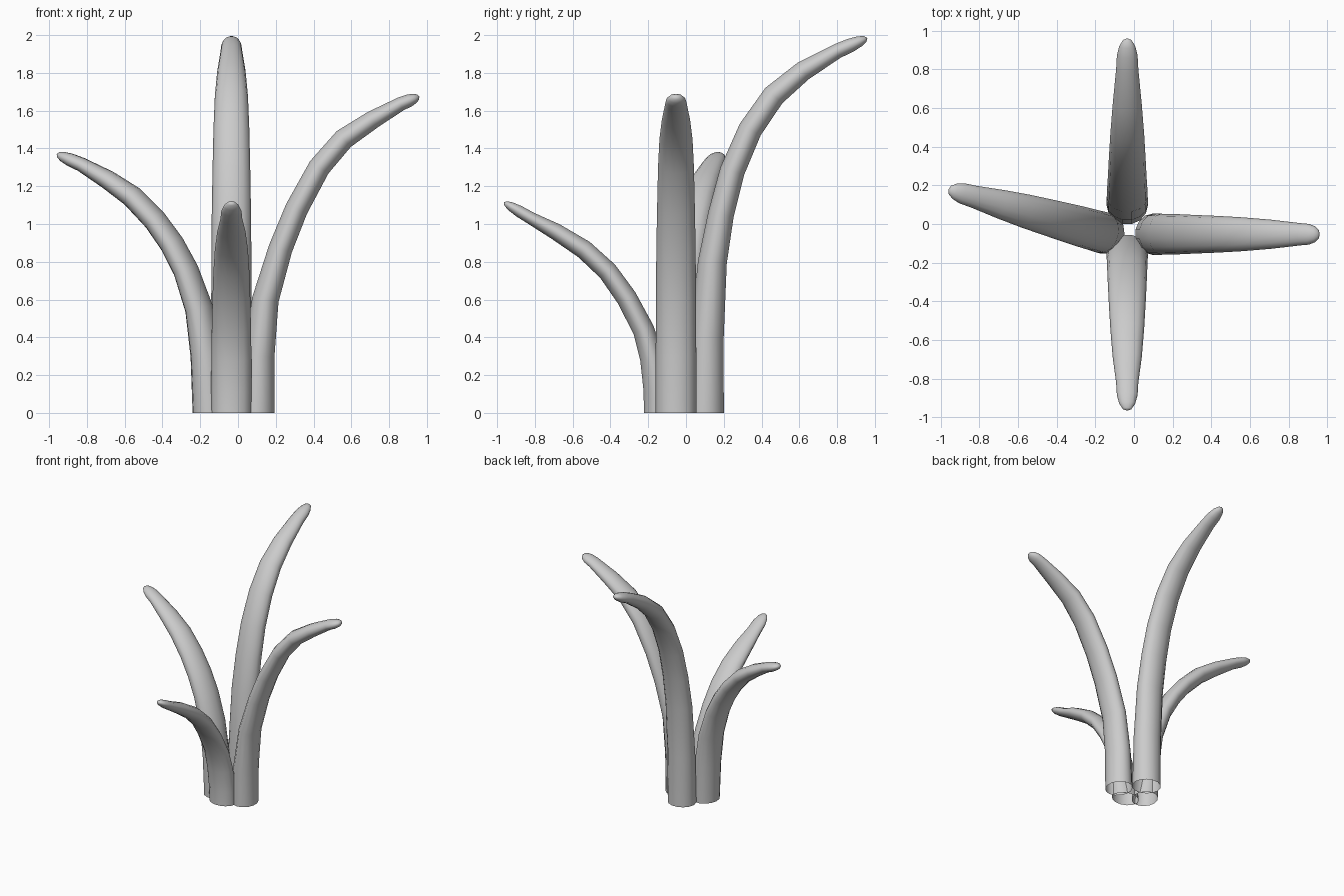
import bpy, bmesh, math
from mathutils import Vector

cube = bpy.data.objects.get("Cube")
if cube:
    bpy.data.objects.remove(cube)

grey = bpy.data.materials.new("plain_grey")
grey.use_nodes = True
grey.diffuse_color = (0.6, 0.6, 0.6, 1)
grey.node_tree.nodes["Principled BSDF"].inputs["Base Color"].default_value = (0.6, 0.6, 0.6, 1)

SIDES = 14
# Shared taper from the root to just before the tip
WIDTH = [.215, .215, .212, .208, .2, .19, .175, .15, .115]
THICK = [.19, .17, .145, .13, .125, .12, .115, .1, .075]


def leaf(name, origin, degrees, path, fat=1.0):
    """Sweep a tapering oval along a path of (outward, height) points."""
    angle = math.radians(degrees)
    outward = Vector((math.cos(angle), math.sin(angle), 0))
    side = Vector((-outward.y, outward.x, 0))
    up = Vector((0, 0, 1))
    root = Vector((*origin, 0))
    spine = [root + outward * r + up * z for r, z in path]
    rings = []
    for i in range(len(spine) - 1):
        tangent = up if i == 0 else (spine[i + 1] - spine[i - 1]).normalized()
        rings.append((spine[i], tangent, WIDTH[i], THICK[i] * fat))
    # Rounded end
    last, tip = spine[-2], spine[-1]
    for f in (.45, .75, .93):
        s = math.sqrt(1 - f ** 2.5)
        rings.append((last.lerp(tip, f), (tip - last).normalized(),
                      WIDTH[-1] * s, THICK[-1] * fat * s))

    bm = bmesh.new()
    loops = []
    for centre, tangent, width, thick in rings:
        normal = side.cross(tangent)
        loop = []
        for k in range(SIDES):
            a = math.tau * k / SIDES
            loop.append(bm.verts.new(centre + side * (math.cos(a) * width / 2)
                                     + normal * (math.sin(a) * thick / 2)))
        loops.append(loop)
    end = bm.verts.new(tip)
    for k in range(SIDES):
        n = (k + 1) % SIDES
        for a, b in zip(loops, loops[1:]):
            bm.faces.new((a[k], a[n], b[n], b[k]))
        bm.faces.new((loops[-1][k], loops[-1][n], end))
    bmesh.ops.recalc_face_normals(bm, faces=bm.faces)
    for face in bm.faces:
        face.smooth = True
    mesh = bpy.data.meshes.new(name)
    bm.to_mesh(mesh)
    bm.free()
    mesh.materials.append(grey)
    bpy.context.collection.objects.link(bpy.data.objects.new(name, mesh))


# Four leaves, open at the root, each bending away from the middle
leaf("back_leaf", (-.035, -.05), 90,
     [(.15, 0), (.16, .4), (.19, .8), (.235, 1.05), (.295, 1.28),
      (.39, 1.5), (.515, 1.68), (.67, 1.81), (.85, 1.915), (1.01, 1.985)], 1.08)
leaf("left_leaf", (-.035, -.053), 0,
     [(.135, 0), (.145, .3), (.18, .6), (.26, .87), (.345, 1.08),
      (.465, 1.3), (.595, 1.45), (.745, 1.55), (.895, 1.635), (.995, 1.675)])
leaf("right_leaf", (-.035, -.08), 164.4,
     [(.114, 0), (.135, .3), (.177, .55), (.25, .755), (.327, .895),
      (.42, 1.02), (.545, 1.145), (.68, 1.235), (.825, 1.315), (.96, 1.37)])
leaf("front_leaf", (-.035, -.05), -90,
     [(.09, 0), (.1, .12), (.13, .29), (.175, .44), (.265, .61),
      (.365, .75), (.49, .865), (.64, .96), (.77, 1.03), (.915, 1.115)], .9)
